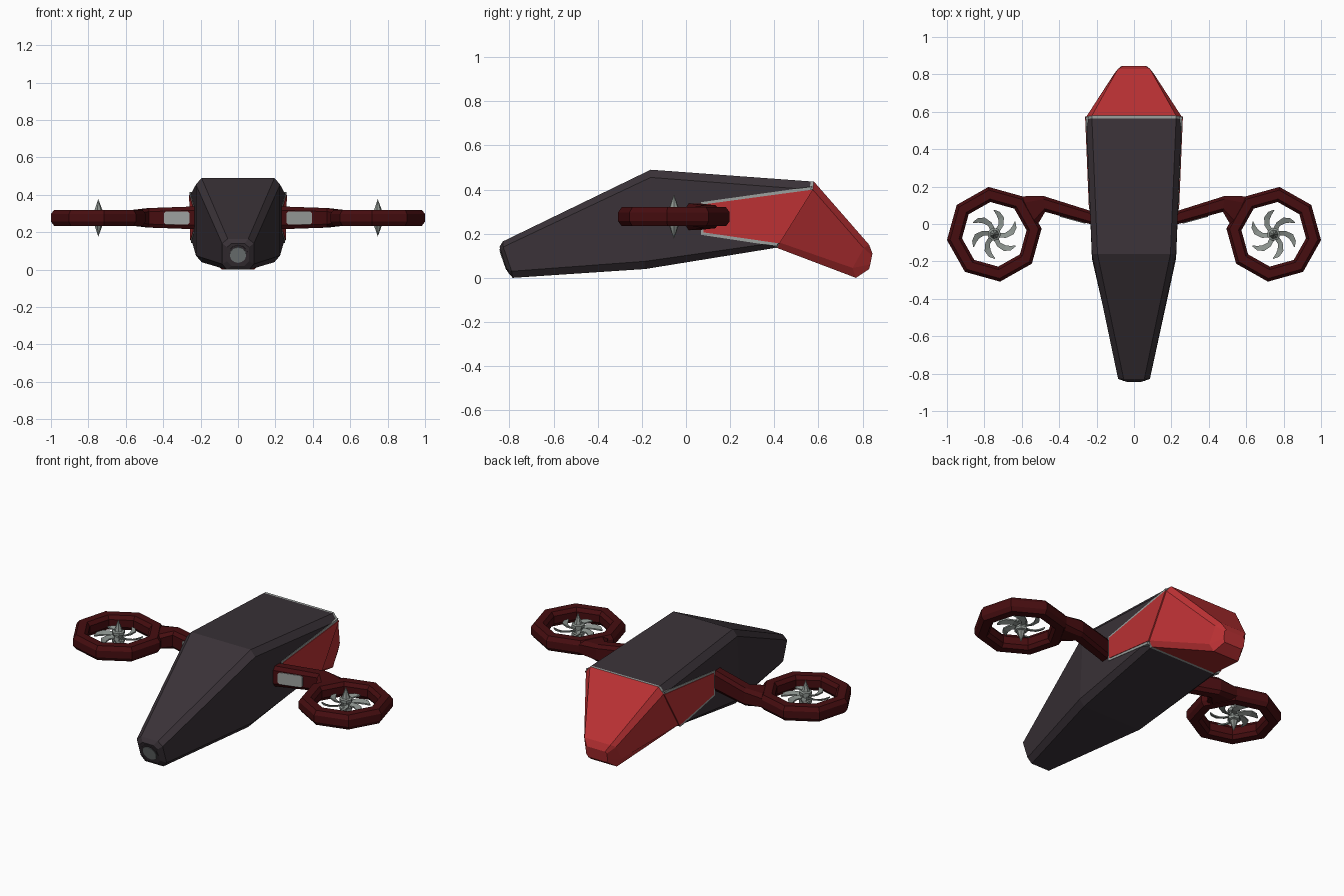
import bpy, bmesh, math
from mathutils import Vector

if "Cube" in bpy.data.objects:
    bpy.data.objects.remove(bpy.data.objects["Cube"])


def material(name, rgb):
    m = bpy.data.materials.new(name)
    m.diffuse_color = (*rgb, 1)
    m.use_nodes = True
    m.node_tree.nodes["Principled BSDF"].inputs["Base Color"].default_value = m.diffuse_color
    return m


DARK = material("charcoal", (0.042, 0.032, 0.039))
RED = material("red", (0.5, 0.031, 0.034))
MAROON = material("maroon", (0.062, 0.004, 0.005))
TRIM = material("light grey", (0.33, 0.35, 0.34))
STEEL = material("rotor grey", (0.26, 0.29, 0.27))
LENS = material("lens grey", (0.20, 0.22, 0.22))


def make(name, verts, faces, mats, idx=None):
    """Mesh object with merged points and outward normals."""
    me = bpy.data.meshes.new(name)
    me.from_pydata([tuple(v) for v in verts], [], faces)
    for m in mats:
        me.materials.append(m)
    if idx:
        for p, i in zip(me.polygons, idx):
            p.material_index = i
    bm = bmesh.new()
    bm.from_mesh(me)
    bmesh.ops.remove_doubles(bm, verts=bm.verts, dist=1e-5)
    bmesh.ops.recalc_face_normals(bm, faces=bm.faces)
    bm.to_mesh(me)
    bm.free()
    ob = bpy.data.objects.new(name, me)
    bpy.context.collection.objects.link(ob)
    return ob


def loft(name, rings, mats, seg_mats=None):
    """Skin a row of equal-count rings and cap both ends."""
    n = len(rings[0])
    verts = [v for r in rings for v in r]
    faces, idx = [], []
    seg_mats = seg_mats or [0] * (len(rings) - 1)
    for k in range(len(rings) - 1):
        for i in range(n):
            j = (i + 1) % n
            faces.append((k * n + i, k * n + j, (k + 1) * n + j, (k + 1) * n + i))
            idx.append(seg_mats[k])
    faces += [tuple(range(n)), tuple(range((len(rings) - 1) * n, len(rings) * n))]
    idx += [seg_mats[0], seg_mats[-1]]
    return make(name, verts, faces, mats, idx)


def prism(name, pts, offset, mat):
    return loft(name, [pts, [Vector(p) + Vector(offset) for p in pts]], [mat])


def lathe(name, profile, centre, sides, turn, mat, closed):
    """Spin an (r, z) profile about a vertical axis."""
    n = len(profile)
    verts, faces = [], []
    for k in range(sides):
        a = turn + math.tau * k / sides
        verts += [(centre[0] + r * math.cos(a), centre[1] + r * math.sin(a), centre[2] + z)
                  for r, z in profile]
        for i in range(n if closed else n - 1):
            j, q = (i + 1) % n, (k + 1) % sides
            tri = [k * n + i, k * n + j, q * n + j, q * n + i]
            if profile[i][0] == 0:
                tri = tri[:3]
            elif profile[j][0] == 0:
                tri = [tri[0], tri[1], tri[3]]
            faces.append(tuple(tri))
    return make(name, verts, faces, [mat])


# Fuselage: right half of each chamfered section, top to bottom
rear = [(.225, .565, .437), (.255, .56, .40), (.249, .41, .16), (.22, .40, .135)]
halves = [
    [(.035, -.845, .14), (.058, -.838, .12), (.058, -.815, .045), (.035, -.803, .02)],
    [(.055, -.83, .165), (.085, -.828, .14), (.085, -.79, .03), (.06, -.785, 0)],
    [(.195, -.16, .49), (.225, -.16, .455), (.225, -.185, .075), (.195, -.185, .04)],
    rear,
    [(x, y + .014, z) for x, y, z in rear],
    [(.085, .83, .15), (.105, .805, .135), (.105, .755, .045), (.085, .77, .0)],
    [(.06, .845, .11), (.07, .843, .10), (.07, .835, .06), (.06, .83, .04)],
]
rings = [h + [(-x, y, z) for x, y, z in reversed(h)] for h in halves]
loft("fuselage", rings, [DARK, TRIM, RED], [0, 0, 0, 1, 2, 2])

# Nose camera
normal = Vector((0, -.14, -.05)).normalized()
q = Vector((0, 0, 1)).rotation_difference(normal)
for name, r, d, mat in (("lens_rim", .054, .004, DARK), ("lens", .044, .007, LENS)):
    c = Vector((0, -.8236, .08))
    prism(name, [c + q @ Vector((r * math.cos(math.tau * i / 12), r * math.sin(math.tau * i / 12), -.01))
                 for i in range(12)], normal * (.01 + d), mat)

CX, CY, CZ = .747, -.055, .277
for s, side in ((1, "right"), (-1, "left")):
    # Red side panel with a grey edge beneath it
    def on_side(pts, off):
        return [(s * (.225 + .0412 * (y + .165) + off), y, z) for y, z in pts]

    prism(side + "_panel_trim", on_side([(.572, .414), (.068, .343), (.068, .195), (.41, .143)], .003),
          (-s * .02, 0, 0), TRIM)
    prism(side + "_panel", on_side([(.576, .40), (.08, .333), (.08, .206), (.424, .156)], .006),
          (-s * .02, 0, 0), RED)

    # Arm: chamfered bar that bends into the duct
    arm = []
    for (xf, yf), (xb, yb), h in (((.2, -.01), (.2, .06), .062),
                                  ((.475, .065), (.485, .15), .052),
                                  ((.525, -.02), (.6, .148), .040)):
        def at(t, z):
            return (s * (xf + (xb - xf) * t), yf + (yb - yf) * t, CZ + z * h)
        arm.append([at(0, .65), at(.2, 1), at(.8, 1), at(1, .65),
                    at(1, -.65), at(.8, -1), at(.2, -1), at(0, -.65)])
    loft(side + "_arm", arm, [MAROON])

    # Grey plate on the front of the arm
    plate = [(.26, .25), (.27, .241), (.385, .241), (.395, .25),
             (.395, .302), (.385, .311), (.27, .311), (.26, .302)]
    prism(side + "_arm_plate", [(s * x, -.01 + .273 * (x - .2) - .005, z) for x, z in plate],
          (0, .008, 0), TRIM)

    # Eight-sided duct
    turn = math.radians(-7 if s > 0 else 187)
    lathe(side + "_duct", [(.255, .02), (.238, .043), (.19, .043), (.174, .022),
                           (.174, -.022), (.19, -.043), (.238, -.043), (.255, -.02)],
          (s * CX, CY, CZ), 8, turn, MAROON, True)

    # Pointed rotor hub
    lathe(side + "_hub", [(0, .1), (.024, .036), (.036, .032), (.036, .016), (.028, .012),
                          (.028, -.012), (.036, -.016), (.036, -.032), (.024, -.036), (0, -.1)],
          (s * CX, CY, CZ), 7, 0, STEEL, False)

    # Hooked rotor blades
    for b in range(6):
        blade = []
        for t, w in ((0, .013), (.35, .013), (.65, .016), (.85, .012), (1, .002)):
            r = .022 + .108 * t
            a = math.tau * b / 6 + .2 - .75 * t * t
            tilt = a - 1.1 * t
            p = Vector((r * math.cos(a), r * math.sin(a), 0))
            across = Vector((-math.sin(tilt), math.cos(tilt), .35)) * w
            ring = [p + across + Vector((0, 0, .004)), p + across - Vector((0, 0, .004)),
                    p - across - Vector((0, 0, .004)), p - across + Vector((0, 0, .004))]
            blade.append([(s * (CX + v.x), CY + v.y, CZ + v.z) for v in ring])
        loft(f"{side}_blade_{b + 1}", blade, [STEEL])
